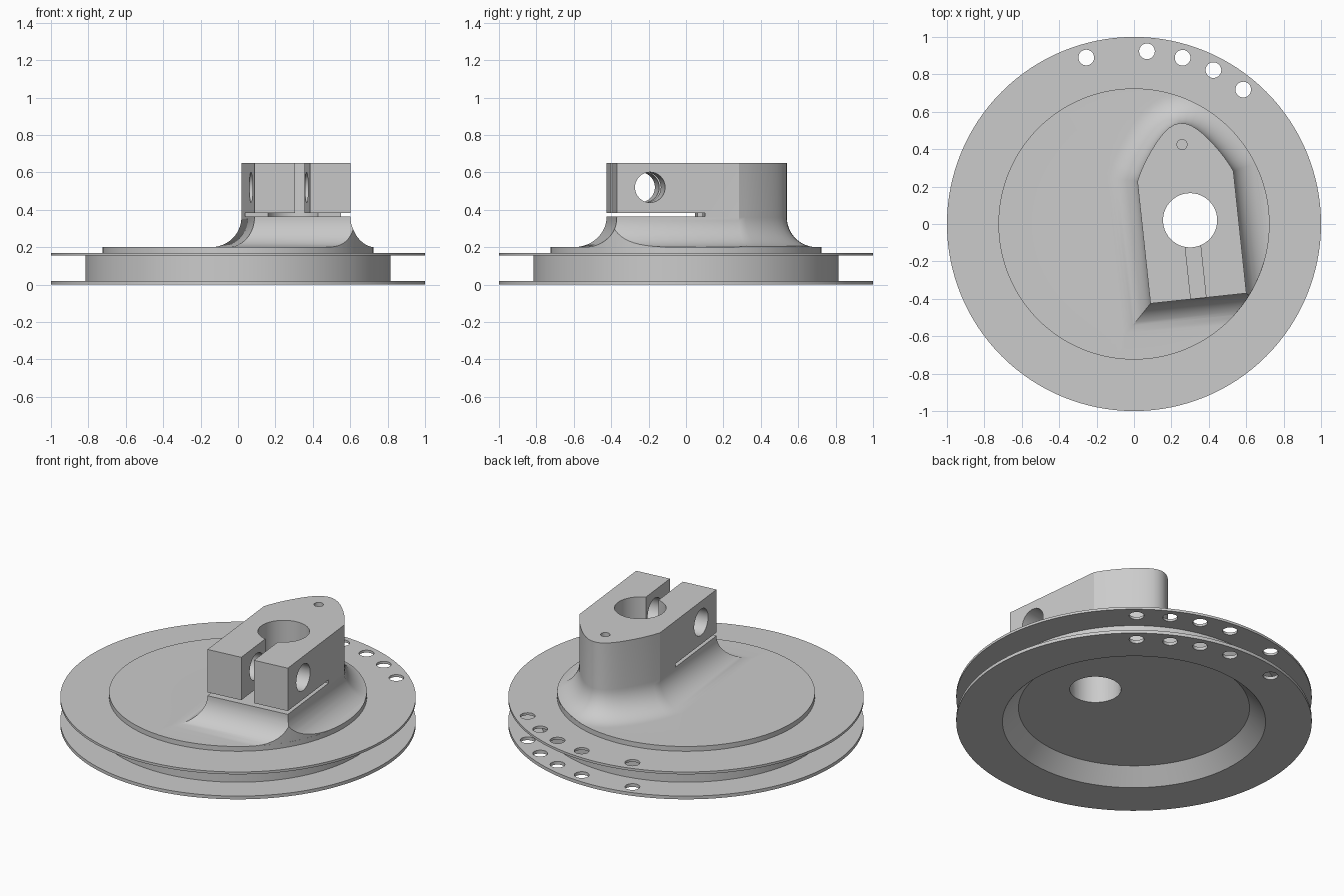
import bpy, bmesh, math
from mathutils import Matrix, Vector

if "Cube" in bpy.data.objects:
    bpy.data.objects.remove(bpy.data.objects["Cube"])

# Clamp frame: origin on the shaft bore, turned a few degrees
CLAMP = Matrix.Translation((0.3, 0.02, 0)) @ Matrix.Rotation(math.radians(6.1), 4, 'Z')


def make_object(name, bm):
    bmesh.ops.recalc_face_normals(bm, faces=bm.faces)
    mesh = bpy.data.meshes.new(name)
    bm.to_mesh(mesh)
    bm.free()
    obj = bpy.data.objects.new(name, mesh)
    bpy.context.collection.objects.link(obj)
    return obj


def cylinder(name, matrix, radius, depth, sides=48):
    bm = bmesh.new()
    bmesh.ops.create_cone(bm, cap_ends=True, segments=sides, radius1=radius,
                          radius2=radius, depth=depth, matrix=matrix)
    return make_object(name, bm)


def box(name, lo, hi):
    bm = bmesh.new()
    lo, hi = Vector(lo), Vector(hi)
    bmesh.ops.create_cube(bm, size=1, matrix=CLAMP @ Matrix.Translation((lo + hi) / 2)
                          @ Matrix.Diagonal((*(hi - lo), 1)))
    return make_object(name, bm)


def combine(target, tool, operation):
    mod = target.modifiers.new("combine", 'BOOLEAN')
    mod.operation, mod.object, mod.solver = operation, tool, 'EXACT'
    bpy.context.view_layer.objects.active = target
    bpy.ops.object.modifier_apply(modifier=mod.name)
    bpy.data.objects.remove(tool)


def offset(outline, d):
    # mitred outward offset of a counter-clockwise outline
    result = []
    for i, p in enumerate(outline):
        a = (p - outline[i - 1]).normalized()
        b = (outline[(i + 1) % len(outline)] - p).normalized()
        n1, n2 = Vector((a.y, -a.x)), Vector((b.y, -b.x))
        result.append(p + (n1 + n2) * d / (1 + n1.dot(n2)))
    return result


# Grooved disc with a recessed underside, revolved from its half profile
profile = [(0, 0.09), (0.65, 0.09), (0.74, 0), (1, 0), (1, 0.02), (0.815, 0.02),
           (0.815, 0.155), (1, 0.155), (1, 0.17), (0.725, 0.17), (0.725, 0.2), (0, 0.2)]
bm = bmesh.new()
pts = [bm.verts.new((r, 0, z)) for r, z in profile]
edges = [bm.edges.new(pair) for pair in zip(pts, pts[1:])]
bmesh.ops.spin(bm, geom=pts + edges, cent=(0, 0, 0), axis=(0, 0, 1),
               angle=math.tau, steps=128, use_duplicate=False)
bmesh.ops.remove_doubles(bm, verts=bm.verts, dist=1e-5)
pulley = make_object("pulley_disc_with_clamp", bm)

# Clamp block: pointed-arch outline, flared at the foot by a fillet
half = [(0.258, -0.42), (0.258, 0.237), (0.24, 0.275), (0.218, 0.315), (0.194, 0.353),
        (0.168, 0.39), (0.14, 0.426), (0.113, 0.457), (0.086, 0.483), (0.058, 0.504),
        (0.03, 0.517)]
outline = [Vector(p) for p in half + [(0, 0.522)] + [(-x, y) for x, y in reversed(half)]]
R, STEPS = 0.16, 14
levels = [(R, 0.17)]
for k in range(STEPS + 1):
    a = math.pi / 2 * (1 - k / STEPS)
    levels.append((R * (1 - math.cos(a)), 0.2 + R * (1 - math.sin(a))))
levels.append((0, 0.65))
bm = bmesh.new()
rings = [[bm.verts.new(CLAMP @ Vector((p.x, p.y, z))) for p in offset(outline, d)]
         for d, z in levels]
for low, high in zip(rings, rings[1:]):
    for i in range(len(low)):
        bm.faces.new((low[i - 1], low[i], high[i], high[i - 1]))
bm.faces.new(rings[0])
bm.faces.new(rings[-1])
block = make_object("clamp_block", bm)

# Trim the flare to the raised step, then fuse it to the disc
combine(block, cylinder("step_trim", Matrix.Translation((0, 0, 0.4)), 0.7245, 1, 128),
        'INTERSECT')
combine(pulley, block, 'UNION')

# Shaft bore, clamp slits, cross bolt hole and blind pin hole
across = Matrix.Rotation(math.pi / 2, 4, 'Y')
cutters = [
    cylinder("bore", CLAMP @ Matrix.Translation((0, 0, 0.4)), 0.145, 1.2),
    box("flat_slit", (-0.5, -0.7, 0.363), (0.5, 0.055, 0.384)),
    box("upright_slit", (-0.041, -0.7, 0.372), (0.041, -0.02, 0.8)),
    cylinder("bolt_hole", CLAMP @ Matrix.Translation((0, -0.241, 0.52)) @ across, 0.081, 1),
    cylinder("pin_hole", CLAMP @ Matrix.Translation((0, 0.407, 0.6)), 0.027, 0.4, 24),
]
# Rim holes through both flanges
for deg in (50.9, 62.7, 73.7, 85.7, 106):
    a = math.radians(deg)
    cutters.append(cylinder("rim_hole", Matrix.Translation(
        (0.926 * math.cos(a), 0.926 * math.sin(a), 0.1)), 0.042, 0.5, 32))
for cutter in cutters:
    combine(pulley, cutter, 'DIFFERENCE')

bpy.ops.object.select_all(action='DESELECT')
pulley.select_set(True)
bpy.context.view_layer.objects.active = pulley
bpy.ops.object.shade_smooth_by_angle(angle=math.radians(25))
